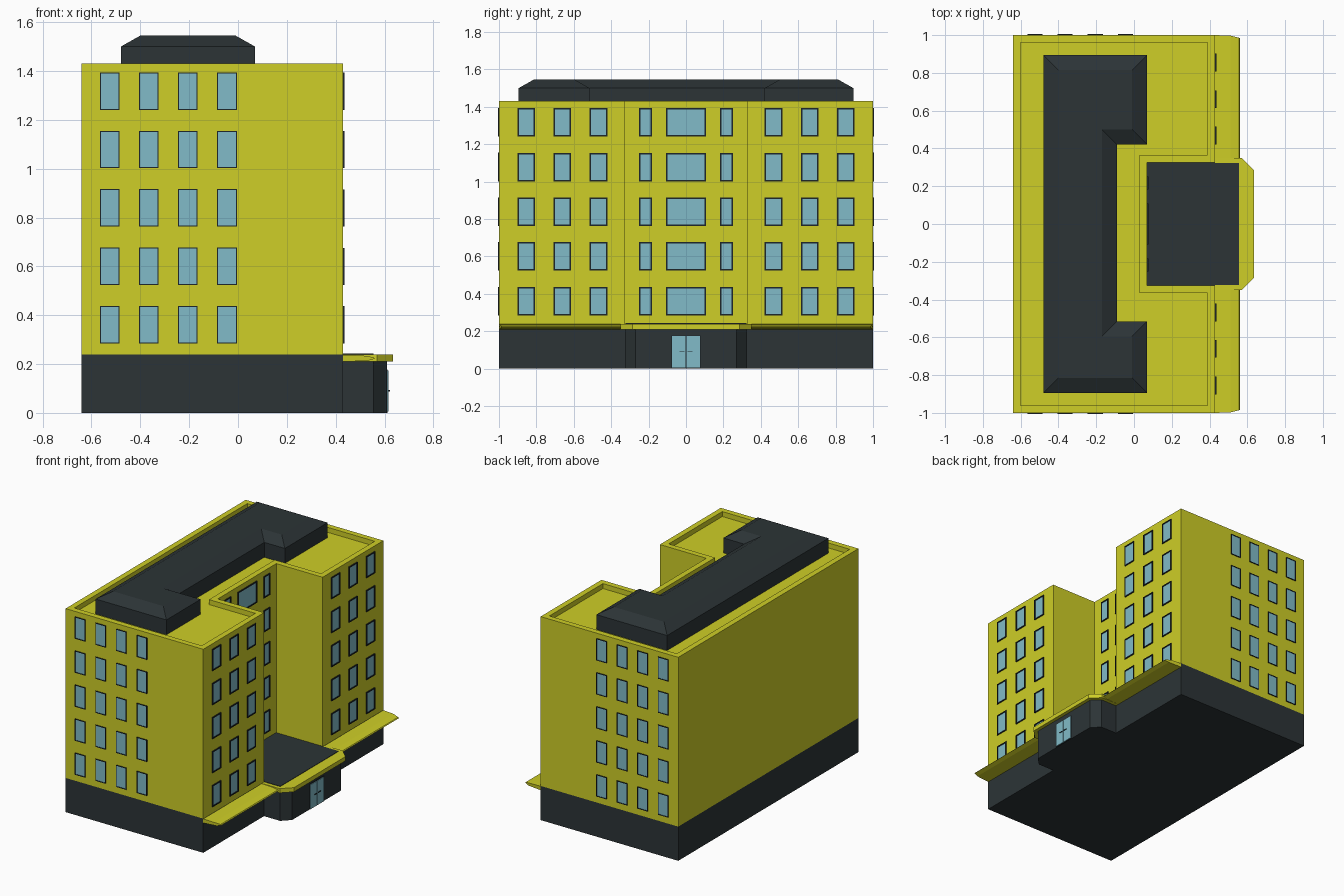
import bpy, bmesh
from mathutils import Vector

if "Cube" in bpy.data.objects:
    bpy.data.objects.remove(bpy.data.objects["Cube"])


def material(name, rgb):
    m = bpy.data.materials.new(name)
    m.diffuse_color = (*rgb, 1)
    m.use_nodes = True
    m.node_tree.nodes["Principled BSDF"].inputs["Base Color"].default_value = m.diffuse_color
    return m


YELLOW = material("yellow_wall", (0.62, 0.62, 0.02))
DARK = material("dark_cladding", (0.025, 0.034, 0.037))
FRAME = material("dark_frame", (0.012, 0.018, 0.022))
GLASS = material("blue_glass", (0.22, 0.50, 0.58))


def finish(bm, name, mat):
    bmesh.ops.recalc_face_normals(bm, faces=bm.faces)
    me = bpy.data.meshes.new(name)
    bm.to_mesh(me)
    bm.free()
    me.materials.append(mat)
    ob = bpy.data.objects.new(name, me)
    bpy.context.collection.objects.link(ob)
    return ob


def loft(name, loops, mat):
    """Join matching outlines stacked as (outline, z), capped at both ends."""
    bm = bmesh.new()
    rings = [[bm.verts.new((x, y, z)) for x, y in pts] for pts, z in loops]
    n = len(rings[0])
    for a, b in zip(rings, rings[1:]):
        for i in range(n):
            j = (i + 1) % n
            bm.faces.new((a[i], a[j], b[j], b[i]))
    bm.faces.new(rings[0])
    bm.faces.new(rings[-1])
    return finish(bm, name, mat)


def inset(pts, d):
    """Inset a counter-clockwise right-angled outline."""
    out = []
    for i, p in enumerate(pts):
        p = Vector(p)
        a = (p - Vector(pts[i - 1])).normalized()
        b = (Vector(pts[(i + 1) % len(pts)]) - p).normalized()
        q = p + d * (Vector((-a.y, a.x)) + Vector((-b.y, b.x)))
        out.append((q.x, q.y))
    return out


def c_outline(x0, x1, y0, y1, nx, ny0, ny1):
    """Block with a notch cut into its +x side."""
    return [(x0, y0), (x1, y0), (x1, ny0), (nx, ny0),
            (nx, ny1), (x1, ny1), (x1, y1), (x0, y1)]


def rect(x0, x1, y0, y1):
    return [(x0, y0), (x1, y0), (x1, y1), (x0, y1)]


def add_box(bm, lo, hi):
    r = bmesh.ops.create_cube(bm, size=1)["verts"]
    for v in r:
        v.co = [(l + h) / 2 + c * (h - l) for l, h, c in zip(lo, hi, v.co)]


# Ground floor and upper storeys with a recessed roof
loft("ground_floor", [(rect(-0.64, 0.43, -1, 1), 0), (rect(-0.64, 0.43, -1, 1), 0.24)], DARK)
walls = c_outline(-0.64, 0.43, -1, 1, 0.07, -0.325, 0.325)
parapet = inset(walls, 0.04)
loft("upper_storeys", [(walls, 0.24), (walls, 1.43), (parapet, 1.43), (parapet, 1.395)], YELLOW)

# Rooftop plant room with sloped edges
pent = c_outline(-0.48, 0.07, -0.895, 0.895, -0.09, -0.515, 0.42)
loft("rooftop_room", [(pent, 1.39), (pent, 1.50), (inset(pent, 0.08), 1.545)], DARK)

# Entrance block, its flat roof and canopy
porch = [(0.40, -0.325), (0.555, -0.325), (0.61, -0.27),
         (0.61, 0.27), (0.555, 0.325), (0.40, 0.325)]
loft("entrance_block", [(porch, 0), (porch, 0.215)], DARK)
cover = rect(0.07, 0.555, -0.324, 0.324)
loft("entrance_roof", [(cover, 0.22), (cover, 0.243)], DARK)
canopy = [(0.43, -0.35), (0.57, -0.35), (0.635, -0.285),
          (0.635, 0.285), (0.57, 0.35), (0.43, 0.35)]
loft("entrance_canopy", [(canopy, 0.21), (canopy, 0.24)], YELLOW)

# Curved side canopies
profile = [(0.43, 0.21), (0.53, 0.213), (0.56, 0.222), (0.555, 0.228), (0.51, 0.235), (0.43, 0.238)]
for s, name in ((-1, "canopy_near"), (1, "canopy_far")):
    bm = bmesh.new()
    a, b = [[bm.verts.new((x, s * (0.34 if k == 0 else 1 - max(0, x - 0.5) * 0.25), z))
             for x, z in profile] for k in (0, 1)]
    for i in range(len(profile)):
        j = (i + 1) % len(profile)
        bm.faces.new((a[i], a[j], b[j], b[i]))
    bm.faces.new(a)
    bm.faces.new(b)
    finish(bm, name, YELLOW)

# Windows: framed panes on the two end walls, the wings and the court wall
frames, panes = bmesh.new(), bmesh.new()


def window(axis, plane, sign, centre, width, z0, height, border):
    def put(bm, u0, u1, w0, w1, depth):
        d0, d1 = sorted((plane - sign * 0.004, plane + sign * depth))
        if axis == "x":
            add_box(bm, (d0, u0, w0), (d1, u1, w1))
        else:
            add_box(bm, (u0, d0, w0), (u1, d1, w1))
    u0, u1, z1 = centre - width / 2, centre + width / 2, z0 + height
    put(panes, u0 + border / 2, u1 - border / 2, z0 + border / 2, z1 - border / 2, 0.002)
    for e in ((u0, u0 + border, z0, z1), (u1 - border, u1, z0, z1),
              (u0, u1, z0, z0 + border), (u0, u1, z1 - border, z1)):
        put(frames, *e, 0.006)


for storey in range(5):
    z = 0.285 + 0.239 * storey
    for s in (-1, 1):
        for k in range(4):
            window("y", s, s, -0.525 + 0.16 * k, 0.08, z, 0.153, 0.004)
        for y in (0.468, 0.661, 0.855):
            window("x", 0.43, 1, s * y, 0.094, z, 0.152, 0.008)
        window("x", 0.07, 1, s * 0.217, 0.069, z, 0.152, 0.008)
    window("x", 0.07, 1, 0, 0.215, z, 0.152, 0.008)
finish(frames, "window_frames", FRAME)
finish(panes, "window_panes", GLASS)

# Double glass door with handles
bm = bmesh.new()
for s in (-1, 1):
    y0, y1 = sorted((s * 0.003, s * 0.075))
    add_box(bm, (0.605, y0, 0.005), (0.617, y1, 0.174))
finish(bm, "door_leaves", GLASS)
bm = bmesh.new()
add_box(bm, (0.605, -0.08, 0), (0.613, 0.08, 0.178))
for s in (-1, 1):
    y0, y1 = sorted((s * 0.008, s * 0.034))
    add_box(bm, (0.615, y0, 0.088), (0.622, y1, 0.093))
finish(bm, "door_frame_and_handles", FRAME)
